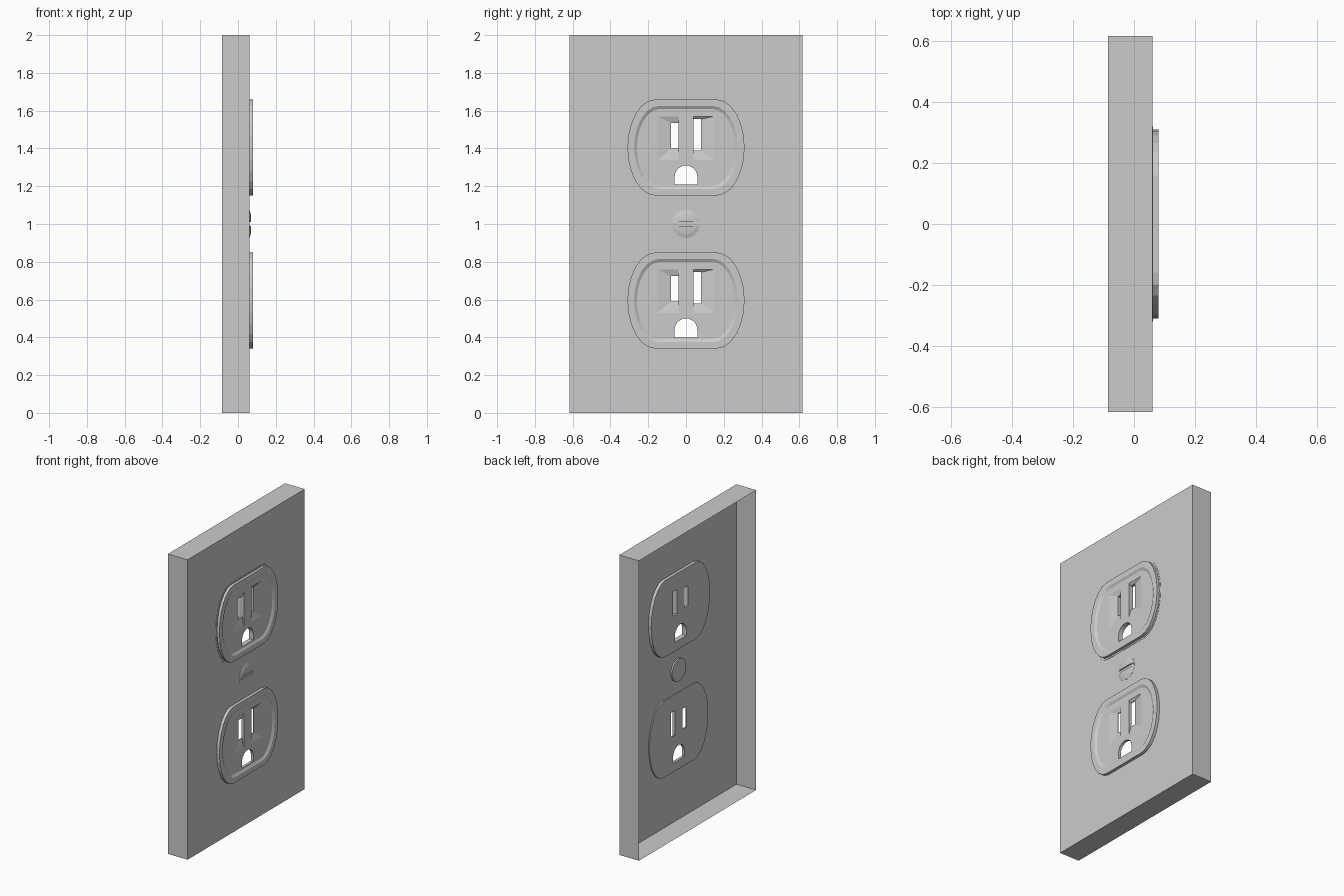
import bpy, bmesh
from math import sin, cos, pi

cube = bpy.data.objects.get("Cube")
if cube:
    bpy.data.objects.remove(cube)

GREY = (0.6, 0.6, 0.6, 1)
mat = bpy.data.materials.new("light_grey_plastic")
mat.use_nodes = True
mat.diffuse_color = GREY
mat.node_tree.nodes["Principled BSDF"].inputs["Base Color"].default_value = GREY

FRONT, BACK = 0.06, -0.085
RIM, FACE = 0.08, 0.071
UPPER, LOWER = 1.405, 0.595


def outline(inset, steps=12):
    """Flat top and bottom with bulging sides, as (y, z) points."""
    flat = 0.16 - inset / 2
    a, b = 0.31 - inset - flat, 0.255 - inset
    arc = [-pi / 2 + pi * i / steps for i in range(steps + 1)]
    right = [(flat + a * cos(t), b * sin(t)) for t in arc]
    return right + [(-y, -z) for y, z in right]


def rect(y0, y1, z0, z1):
    return [(y0, z0), (y1, z0), (y1, z1), (y0, z1)]


def arch():
    """Ground pin opening: round top, square bottom."""
    r, base, spring = 0.06, -0.195, -0.155
    top = [(r * cos(pi * i / 12), spring + r * sin(pi * i / 12)) for i in range(13)]
    return top + [(-r, base), (r, base)]


def ring(bm, pts, x, cz=0):
    return [bm.verts.new((x, y, z + cz)) for y, z in pts]


def bridge(bm, a, b):
    for i in range(len(a)):
        j = (i + 1) % len(a)
        bm.faces.new((a[i], a[j], b[j], b[i]))


def cap(bm, loops):
    """Fill the first loop, leaving the other loops as holes."""
    edges = []
    for lp in loops:
        for i in range(len(lp)):
            pair = (lp[i], lp[(i + 1) % len(lp)])
            edges.append(bm.edges.get(pair) or bm.edges.new(pair))
    bmesh.ops.triangle_fill(bm, edges=edges, use_beauty=True, normal=(1, 0, 0))


def finish(bm, name):
    bmesh.ops.recalc_face_normals(bm, faces=bm.faces[:])
    bmesh.ops.dissolve_limit(bm, angle_limit=0.001, verts=bm.verts[:], edges=bm.edges[:])
    me = bpy.data.meshes.new(name)
    bm.to_mesh(me)
    bm.free()
    me.materials.append(mat)
    ob = bpy.data.objects.new(name, me)
    bpy.context.collection.objects.link(ob)
    return ob


# Wall plate: thin shell, open at the back, with two socket openings
bm = bmesh.new()
edge = rect(-0.617, 0.617, 0, 2)
back_ring, front_ring = ring(bm, edge, BACK), ring(bm, edge, FRONT)
bridge(bm, back_ring, front_ring)
cap(bm, [front_ring] + [ring(bm, outline(0), FRONT, c) for c in (UPPER, LOWER)])
finish(bm, "wall_plate")


# Socket: raised rim, recessed face, tapered blade slots and ground hole
def socket(name, cz, rear, flange):
    bm = bmesh.new()
    steps = [(0, rear)]
    if flange:
        steps += [(0, FRONT), (-0.01, FRONT), (-0.01, FRONT + 0.002), (0, FRONT + 0.002)]
    steps += [(0, RIM), (0.035, RIM), (0.05, FACE)]
    rings = [ring(bm, outline(o), x, cz) for o, x in steps]
    for a, b in zip(rings, rings[1:]):
        bridge(bm, a, b)
    front_loops, rear_loops = [rings[-1]], [rings[0]]
    slots = [(-1, -0.005, 0.13), (1, -0.015, 0.15)]
    for side, z0, z1 in slots:
        funnel = rect(side * 0.04, side * 0.15, -0.065, 0.165)
        slot = rect(side * 0.04, side * 0.08, z0, z1)
        loops = [ring(bm, funnel, FACE, cz), ring(bm, slot, FACE - 0.012, cz),
                 ring(bm, slot, rear, cz)]
        bridge(bm, loops[0], loops[1])
        bridge(bm, loops[1], loops[2])
        front_loops.append(loops[0])
        rear_loops.append(loops[2])
    pin_front, pin_rear = ring(bm, arch(), FACE, cz), ring(bm, arch(), rear, cz)
    bridge(bm, pin_front, pin_rear)
    cap(bm, front_loops + [pin_front])
    cap(bm, rear_loops + [pin_rear])
    finish(bm, name)


socket("upper_socket", UPPER, 0.04, True)
socket("lower_socket", LOWER, 0.053, False)

# Centre screw: shallow dome made of two halves with a driver slot between
bm = bmesh.new()
GAP = 0.01
for side in (-1, 1):
    levels = []
    for r, x in ((0.075, 0.05), (0.075, 0.061), (0.055, 0.067), (0.03, 0.07)):
        start = math_start = GAP / r
        arc = [start + (pi - 2 * start) * i / 8 for i in range(9)]
        levels.append(ring(bm, [(r * cos(t), side * r * sin(t)) for t in arc], x, 1.0))
    for a, b in zip(levels, levels[1:]):
        bridge(bm, a, b)
    bm.faces.new(levels[0])
    bm.faces.new(levels[-1])
finish(bm, "screw_head")

# Floor of the driver slot
bm = bmesh.new()
floor = rect(-0.074, 0.074, 1 - GAP, 1 + GAP)
low, high = ring(bm, floor, 0.05), ring(bm, floor, FRONT + 0.001)
bridge(bm, low, high)
bm.faces.new(low)
bm.faces.new(high)
finish(bm, "screw_slot_floor")
